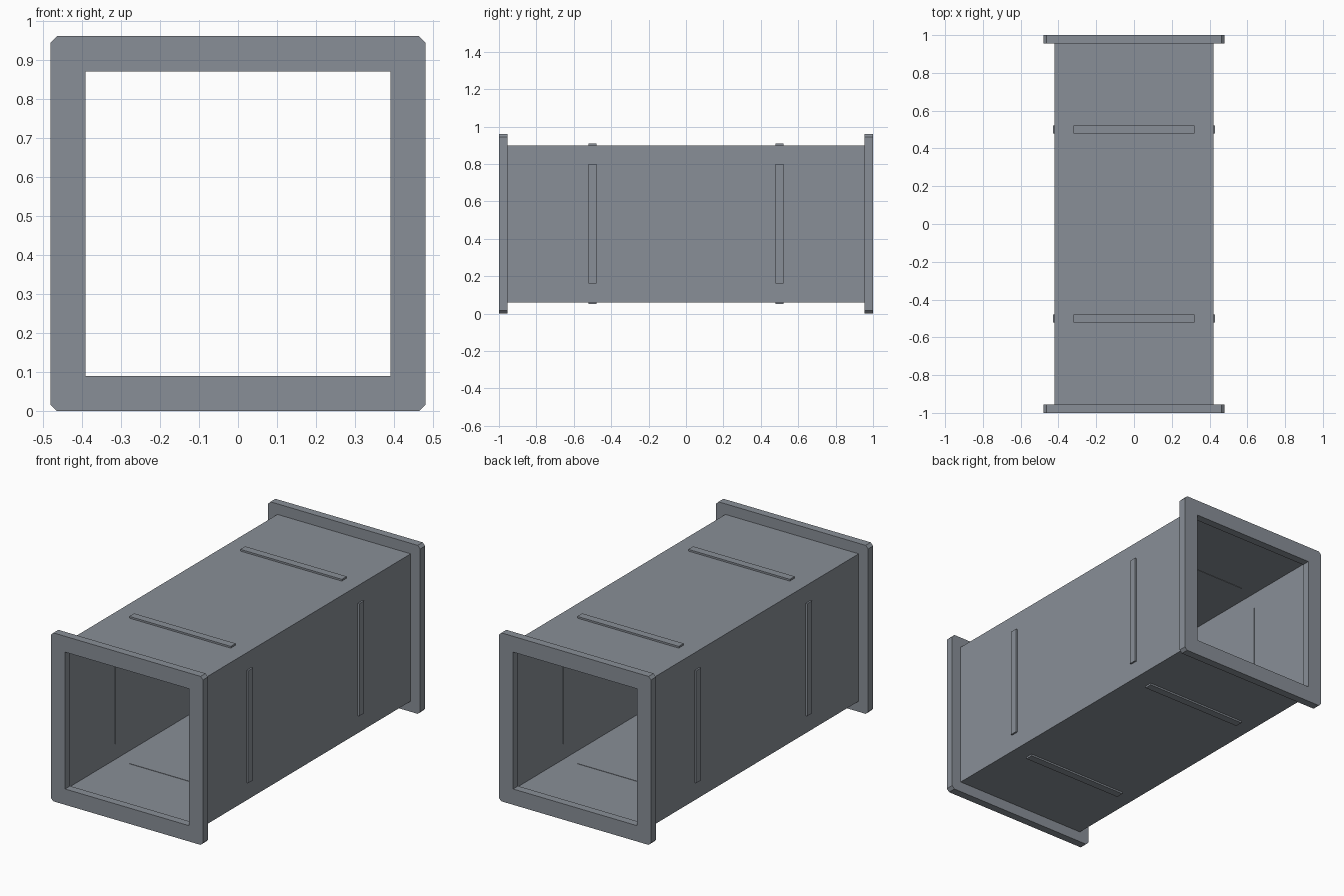
import bpy, bmesh

if "Cube" in bpy.data.objects:
    bpy.data.objects.remove(bpy.data.objects["Cube"])

CZ = 0.48  # duct axis height

metal = bpy.data.materials.new("galvanised grey")
metal.diffuse_color = (0.25, 0.275, 0.31, 1)
metal.use_nodes = True
metal.node_tree.nodes["Principled BSDF"].inputs["Base Color"].default_value = metal.diffuse_color


def finish(bm, name):
    bmesh.ops.recalc_face_normals(bm, faces=bm.faces)
    me = bpy.data.meshes.new(name)
    bm.to_mesh(me)
    bm.free()
    me.materials.append(metal)
    ob = bpy.data.objects.new(name, me)
    bpy.context.collection.objects.link(ob)
    return ob


def box(name, lo, hi):
    bm = bmesh.new()
    bmesh.ops.create_cube(bm, size=1)
    for v in bm.verts:
        v.co = [(a + b) / 2 + c * (b - a) for a, b, c in zip(lo, hi, v.co)]
    return finish(bm, name)


def frame(name, outer, inner, y0, y1, chamfer=0.0):
    """Square tube along y; outer corners optionally chamfered."""
    bm = bmesh.new()
    o, c = outer, outer - chamfer
    corners = [(1, 1), (-1, 1), (-1, -1), (1, -1)]
    rings = []
    for y in (y0, y1):
        out, inn = [], []
        for i, (sx, sz) in enumerate(corners):
            pts = [(o * sx, c * sz), (c * sx, o * sz)] if chamfer else [(o * sx, o * sz)]
            if i % 2:
                pts.reverse()
            out.append([bm.verts.new((x, y, CZ + z)) for x, z in pts])
            inn.append(bm.verts.new((inner * sx, y, CZ + inner * sz)))
        rings.append((out, inn))
    (o0, i0), (o1, i1) = rings
    for i in range(4):
        j = (i + 1) % 4
        for out, inn in rings:  # end faces
            bm.faces.new((out[i][-1], out[j][0], inn[j], inn[i]))
            if chamfer:
                bm.faces.new((out[i][0], out[i][1], inn[i]))
        bm.faces.new((o0[i][-1], o0[j][0], o1[j][0], o1[i][-1]))
        bm.faces.new((i0[i], i0[j], i1[j], i1[i]))
        if chamfer:
            bm.faces.new((o0[i][0], o0[i][1], o1[i][1], o1[i][0]))
    return finish(bm, name)


# Thin sheet duct and the two end flanges
frame("duct_body", 0.42, 0.41, -0.96, 0.96)
frame("front_flange", 0.48, 0.39, -1.0, -0.955, 0.016)
frame("back_flange", 0.48, 0.39, 0.955, 1.0, 0.016)

# Stiffening ribs on all four sides, slightly showing through the sheet
L, R_IN, R_OUT, W = 0.32, 0.408, 0.43, 0.022
for label, y in (("front", -0.5), ("back", 0.5)):
    for side, s in (("right", 1), ("left", -1)):
        a, b = sorted((s * R_IN, s * R_OUT))
        box(f"{label}_{side}_rib", (a, y - W, CZ - L), (b, y + W, CZ + L))
    for side, s in (("top", 1), ("bottom", -1)):
        a, b = sorted((s * R_IN, s * R_OUT))
        box(f"{label}_{side}_rib", (-L, y - W, CZ + a), (L, y + W, CZ + b))
